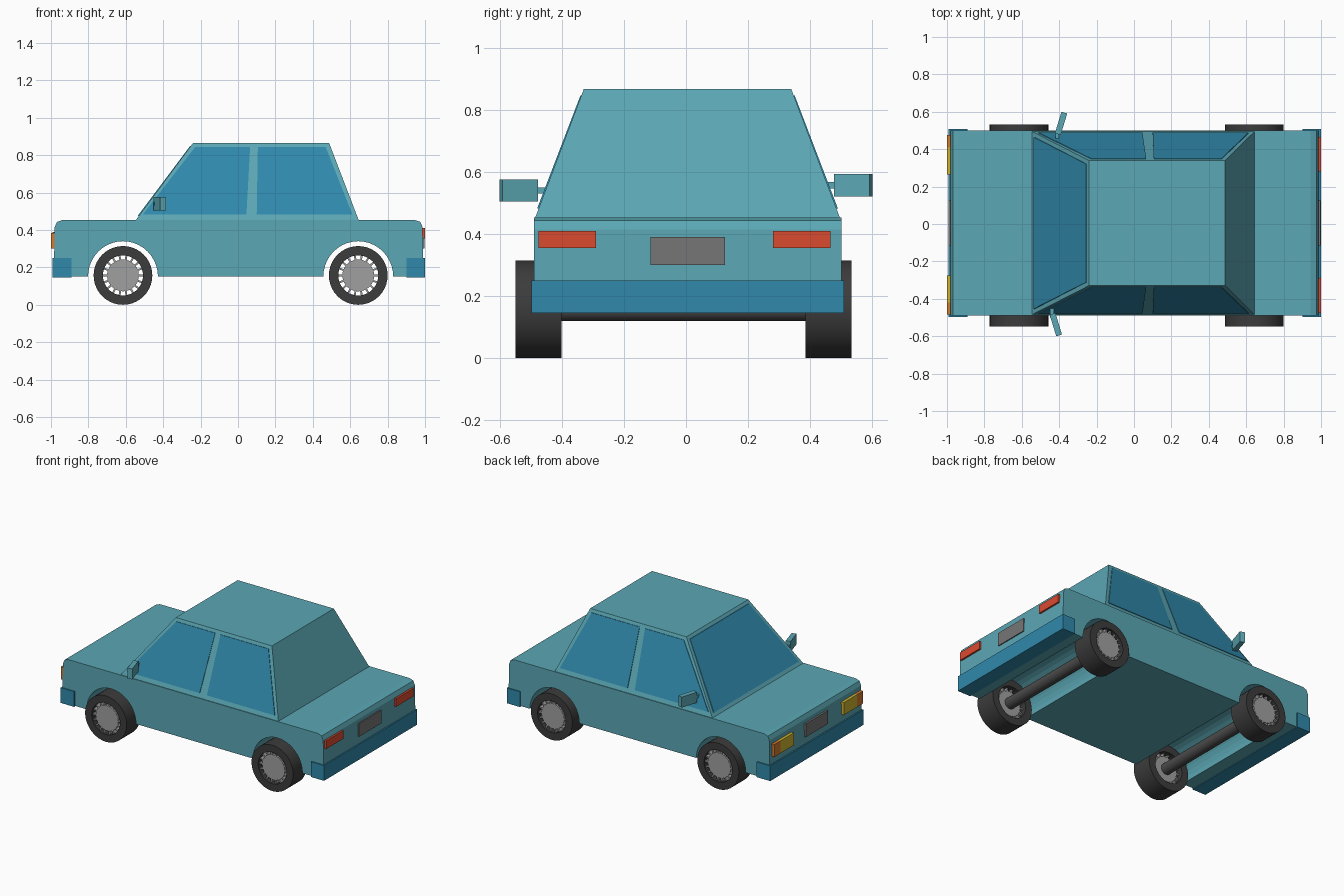
import bpy, bmesh
from math import sin, cos, pi, radians
from mathutils import Vector, Matrix

if "Cube" in bpy.data.objects:
    bpy.data.objects.remove(bpy.data.objects["Cube"])


def mat(name, *rgb):
    m = bpy.data.materials.new(name)
    m.diffuse_color = (*rgb, 1)
    m.use_nodes = True
    m.node_tree.nodes["Principled BSDF"].inputs["Base Color"].default_value = m.diffuse_color
    return m


PAINT = mat("paint", 0.105, 0.39, 0.46)
BLUE = mat("blue", 0.03, 0.25, 0.41)
RUBBER = mat("rubber", 0.045, 0.045, 0.045)
STEEL = mat("steel", 0.07, 0.07, 0.07)
RIM = mat("rim", 0.35, 0.35, 0.35)
PLATE = mat("plate", 0.18, 0.18, 0.18)
RED = mat("red", 0.7, 0.07, 0.03)
YELLOW = mat("yellow", 0.62, 0.45, 0.03)
ORANGE = mat("orange", 0.65, 0.2, 0.03)


def finish(bm, name, material, smooth=False):
    bmesh.ops.recalc_face_normals(bm, faces=bm.faces)
    me = bpy.data.meshes.new(name)
    bm.to_mesh(me)
    bm.free()
    ob = bpy.data.objects.new(name, me)
    bpy.context.collection.objects.link(ob)
    me.materials.append(material)
    if smooth:
        bpy.context.view_layer.objects.active = ob
        ob.select_set(True)
        bpy.ops.object.shade_smooth_by_angle(angle=radians(30))
        ob.select_set(False)
    return ob


def prism(name, pts, offset, material):
    """Polygon through 3D points, extruded by an offset vector."""
    bm = bmesh.new()
    f = bm.faces.new([bm.verts.new(p) for p in pts])
    r = bmesh.ops.extrude_face_region(bm, geom=[f], use_keep_orig=True)
    vs = [v for v in r["geom"] if isinstance(v, bmesh.types.BMVert)]
    bmesh.ops.translate(bm, verts=vs, vec=offset)
    return finish(bm, name, material)


def box(name, x, y, z, material):
    return prism(name, [(x[0], y[0], z[0]), (x[1], y[0], z[0]), (x[1], y[1], z[0]),
                        (x[0], y[1], z[0])], (0, 0, z[1] - z[0]), material)


def lathe(bm, profile, x, z, n=40):
    """Closed (radius, y) profile spun around an axis along y."""
    rings = [[bm.verts.new((x + r * cos(2 * pi * i / n), y, z + r * sin(2 * pi * i / n)))
              for i in range(n)] for r, y in profile]
    for a, b in zip(rings, rings[1:] + rings[:1]):
        for i in range(n):
            j = (i + 1) % n
            bm.faces.new((a[i], a[j], b[j], b[i]))


AXLES = (-0.615, 0.643)
WZ, WR = 0.157, 0.157
CY = 0.005        # body centre line
ZB, ZT = 0.453, 0.866

# lower body with wheel arches
prof = [(-0.985, 0.15)]
for ax in AXLES:
    prof += [(ax - 0.187 * cos(pi * i / 20), 0.15 + 0.19 * sin(pi * i / 20)) for i in range(21)]
prof += [(0.992, 0.15), (0.987, 0.415), (0.975, 0.443), (0.945, ZB),
         (-0.94, ZB), (-0.968, 0.443), (-0.98, 0.415)]
prism("lower_body", [(x, CY - 0.495, z) for x, z in prof], (0, 0.99, 0), PAINT)

# cabin
bm = bmesh.new()
lo = [bm.verts.new((x, CY + s * 0.492, ZB - 0.005)) for x, s in
      ((-0.55, -1), (0.647, -1), (0.647, 1), (-0.55, 1))]
hi = [bm.verts.new((x, CY + s * 0.334, ZT)) for x, s in
      ((-0.24, -1), (0.487, -1), (0.487, 1), (-0.24, 1))]
bm.faces.new(lo)
bm.faces.new(hi)
for i in range(4):
    j = (i + 1) % 4
    bm.faces.new((lo[i], lo[j], hi[j], hi[i]))
finish(bm, "cabin", PAINT)


def half_width(z):
    return 0.492 - 0.158 * (z - ZB) / (ZT - ZB)


# side windows
FRONT_WIN = [(-0.51, 0.482), (0.045, 0.482), (0.065, 0.845), (-0.228, 0.845)]
REAR_WIN = [(0.1, 0.482), (0.612, 0.482), (0.468, 0.845), (0.106, 0.845)]
for s, side in ((-1, "right"), (1, "left")):
    for label, win in (("front", FRONT_WIN), ("rear", REAR_WIN)):
        prism(f"{side}_{label}_window", [(x, CY + s * (half_width(z) - 0.01), z) for x, z in win],
              (0, s * 0.013, 0), BLUE)

# windshield
ws = [(z, s) for z, s in ((0.475, -1), (0.475, 1), (0.848, 1), (0.848, -1))]
prism("windshield", [(-0.54 + 0.31 * (z - ZB) / (ZT - ZB), CY + s * (half_width(z) - 0.025), z)
                     for z, s in ws], (-0.013, 0, 0), BLUE)

# bumpers
box("front_bumper", (-0.992, -0.89), (CY - 0.503, CY + 0.503), (0.146, 0.25), BLUE)
box("rear_bumper", (0.9, 0.999), (CY - 0.503, CY + 0.503), (0.146, 0.25), BLUE)

# lights and plates
for s, side in ((-1, "right"), (1, "left")):
    def span(a, b):
        return sorted((-0.005 + s * a, -0.005 + s * b))
    box(f"{side}_tail_light", (0.97, 1.0), span(0.285, 0.47), (0.355, 0.41), RED)
    box(f"{side}_headlight", (-1.0, -0.97), span(0.27, 0.415), (0.3, 0.385), YELLOW)
    box(f"{side}_indicator", (-1.0, -0.97), span(0.415, 0.48), (0.3, 0.385), ORANGE)
box("front_plate", (-0.993, -0.97), (-0.115, 0.125), (0.3, 0.39), PLATE)
box("rear_plate", (0.97, 0.996), (-0.115, 0.125), (0.3, 0.39), PLATE)

# mirrors
for s, side, x, z in ((-1, "right", -0.418, 0.54), (1, "left", -0.39, 0.557)):
    m = box(f"{side}_mirror", (-0.016, 0.016), (-0.06, 0.06), (-0.036, 0.036), PAINT)
    m.matrix_world = Matrix.Translation((x, s * 0.538, z)) @ Matrix.Rotation(-s * radians(17), 4, "Z")
    box(f"{side}_mirror_stem", (x - 0.03, x - 0.01), sorted((s * 0.43, s * 0.5)),
        (z - 0.01, z + 0.01), PAINT)

# wheels
for ax, end in zip(AXLES, ("front", "rear")):
    for s, side in ((-1, "right"), (1, "left")):
        yo, yi = -0.008 + s * 0.54, -0.008 + s * 0.393
        bm = bmesh.new()
        lathe(bm, [(WR, yo), (WR, yi), (0.107, yi), (0.107, yo)], ax, WZ)
        finish(bm, f"{end}_{side}_tire", RUBBER, True)
        # hub disc and ring of short spokes
        ho, hi_ = yo - s * 0.012, yi + s * 0.025
        bm = bmesh.new()
        bmesh.ops.create_cone(bm, cap_ends=True, segments=40, radius1=0.085, radius2=0.085,
                              depth=abs(ho - hi_), matrix=Matrix.Translation((ax, (ho + hi_) / 2, WZ))
                              @ Matrix.Rotation(pi / 2, 4, "X"))
        for i in range(18):
            mx = (Matrix.Translation((ax, (ho + hi_) / 2, WZ)) @ Matrix.Rotation(2 * pi * i / 18, 4, "Y")
                  @ Matrix.Translation((0.096, 0, 0)) @ Matrix.Diagonal((0.028, abs(ho - hi_), 0.01, 1)))
            bmesh.ops.create_cube(bm, size=1, matrix=mx)
        finish(bm, f"{end}_{side}_rim", RIM, True)
    # axle
    bm = bmesh.new()
    bmesh.ops.create_cone(bm, cap_ends=True, segments=32, radius1=0.038, radius2=0.038, depth=0.86,
                          matrix=Matrix.Translation((ax, -0.008, WZ)) @ Matrix.Rotation(pi / 2, 4, "X"))
    finish(bm, f"{end}_axle", STEEL, True)
